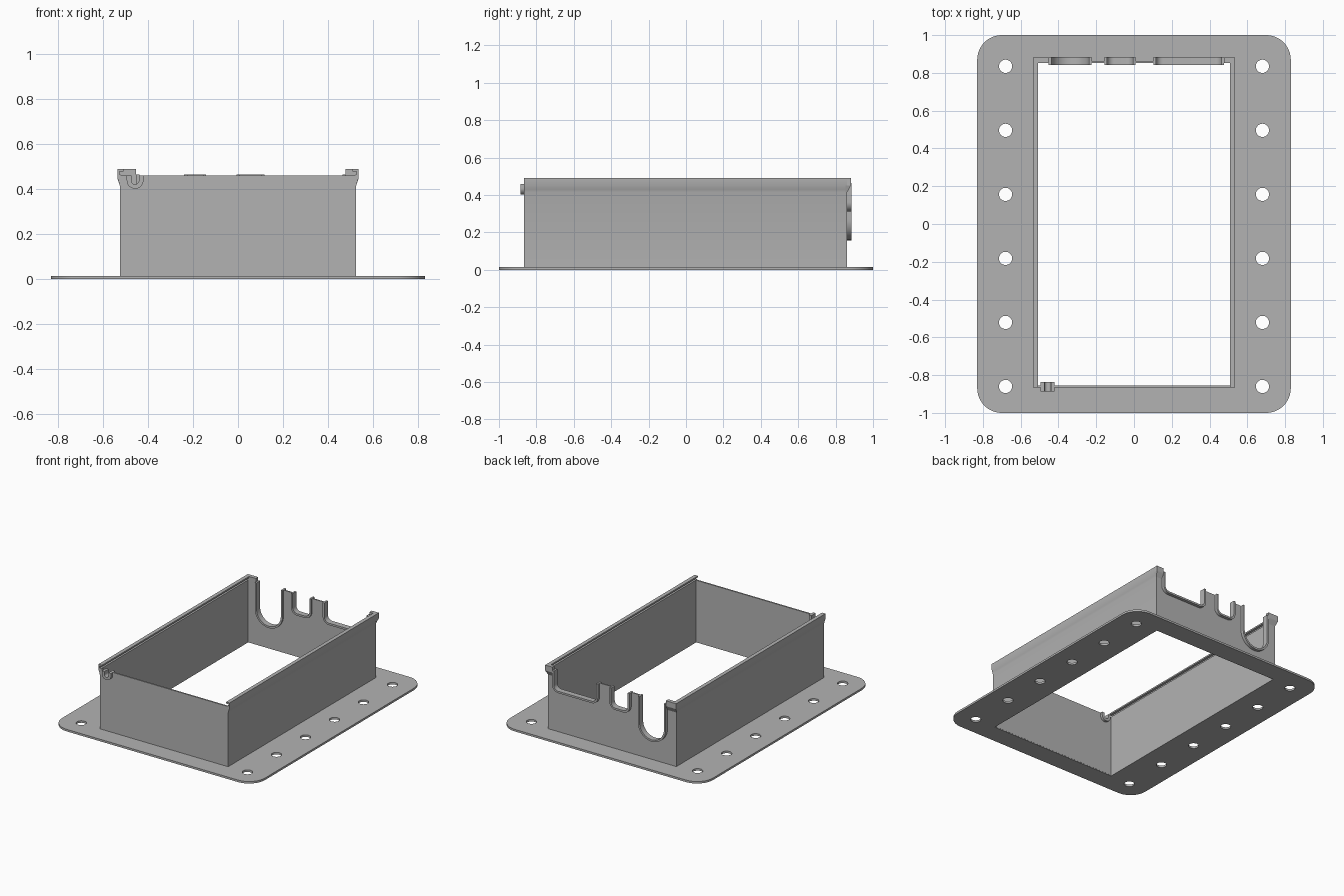
import bpy, bmesh, math
from mathutils import Matrix

if "Cube" in bpy.data.objects:
    bpy.data.objects.remove(bpy.data.objects["Cube"])

grey = bpy.data.materials.new("grey plastic")
grey.diffuse_color = (0.45, 0.45, 0.45, 1)
grey.use_nodes = True
grey.node_tree.nodes["Principled BSDF"].inputs["Base Color"].default_value = grey.diffuse_color


def extrude(name, loops, start, end, axis="z", smooth=True):
    """Fill 2D outlines (inner loops become holes) and extrude along an axis."""
    cu = bpy.data.curves.new(name, "CURVE")
    cu.dimensions, cu.fill_mode = "2D", "BOTH"
    cu.extrude = (end - start) / 2
    for pts in loops:
        sp = cu.splines.new("POLY")
        sp.points.add(len(pts) - 1)
        for p, (a, b) in zip(sp.points, pts):
            p.co = (a, b, 0, 1)
        sp.use_cyclic_u = True
    ob = bpy.data.objects.new(name, cu)
    bpy.context.collection.objects.link(ob)
    bpy.ops.object.select_all(action="DESELECT")
    ob.select_set(True)
    bpy.context.view_layer.objects.active = ob
    bpy.ops.object.convert(target="MESH")
    ob = bpy.context.object
    ob.name = name
    me = ob.data
    mid = (start + end) / 2
    mat = Matrix.Translation((0, 0, mid))
    if axis == "y":   # outline is (x, z)
        mat = Matrix(((1, 0, 0, 0), (0, 0, 1, mid), (0, 1, 0, 0), (0, 0, 0, 1)))
    me.transform(mat)
    bm = bmesh.new()
    bm.from_mesh(me)
    bmesh.ops.remove_doubles(bm, verts=bm.verts, dist=1e-5)
    bmesh.ops.recalc_face_normals(bm, faces=bm.faces)
    bm.to_mesh(me)
    bm.free()
    me.materials.clear()
    me.materials.append(grey)
    if smooth:
        bpy.ops.object.shade_smooth_by_angle(angle=math.radians(30))
    return ob


def arc(cx, cy, r, a0, a1, n):
    return [(cx + r * math.cos(math.radians(a0 + (a1 - a0) * i / n)),
             cy + r * math.sin(math.radians(a0 + (a1 - a0) * i / n))) for i in range(n + 1)]


def u_path(x0, x1, bottom, top, r, inset=0.0):
    """Open U outline from top left, round the bottom, to top right."""
    x0, x1, bottom, r = x0 + inset, x1 - inset, bottom + inset, r - inset
    return ([(x0, top)] + arc(x0 + r, bottom + r, r, 180, 270, 10)
            + arc(x1 - r, bottom + r, r, 270, 360, 10) + [(x1, top)])


# Flange with rounded corners, window and two rows of screw holes
W, H, R = 0.83, 1.0, 0.13
outline = []
for sx, sy, a in ((1, 1, 0), (-1, 1, 90), (-1, -1, 180), (1, -1, 270)):
    outline += arc(sx * (W - R), sy * (H - R), R, a, a + 90, 12)
loops = [outline, [(-0.515, -0.855), (0.515, -0.855), (0.515, 0.855), (-0.515, 0.855)]]
for sx in (-1, 1):
    for i in range(6):
        loops.append(arc(sx * 0.68, 0.835 - 0.339 * i, 0.035, 0, 360, 32)[:-1])
extrude("flange", loops, 0, 0.015)

# Side walls with flared rail and lid groove
profile = [(0.515, 0.005), (0.525, 0.005), (0.525, 0.415), (0.529, 0.43), (0.536, 0.45), (0.536, 0.49),
           (0.508, 0.49), (0.508, 0.479), (0.526, 0.479), (0.526, 0.465), (0.515, 0.462)]
for sx, side in ((-1, "left"), (1, "right")):
    extrude(side + "_wall", [[(sx * x, z) for x, z in profile]], -0.865, 0.862, "y")

# Back wall with three cable notches, each lined by a collar
TOP = 0.465
slots = [(-0.452, -0.225, 0.158, 0.113), (-0.156, 0.008, 0.312, 0.05), (0.103, 0.477, 0.312, 0.05)]
wall = [(-0.52, 0.005), (-0.52, TOP)]
for x0, x1, b, r in slots:
    wall += u_path(x0, x1, b, TOP, r)
wall += [(0.52, TOP), (0.52, 0.005)]
extrude("back_wall", [wall], 0.853, 0.862, "y")


def collar(name, slot, top, thick, y0, y1):
    x0, x1, b, r = slot
    extrude(name, [u_path(x0, x1, b, top, r) + u_path(x0, x1, b, top, r, thick)[::-1]], y0, y1, "y")


for slot, nm in zip(slots, ("deep", "small", "wide")):
    collar(nm + "_notch_collar", slot, TOP, 0.014, 0.842, 0.884)

# Front wall with one small notch and collar
front_slot = (-0.494, -0.42, 0.402, 0.036)
extrude("front_wall", [[(-0.52, 0.005), (-0.52, 0.46)] + u_path(*front_slot[:3], 0.46, front_slot[3])
                       + [(0.52, 0.46), (0.52, 0.005)]], -0.865, -0.854, "y")
collar("front_notch_collar", front_slot, 0.46, 0.02, -0.886, -0.836)

# Flared blocks closing the rails at the back corners
for sx, inner, side in ((-1, 0.452, "left"), (1, 0.477, "right")):
    bm = bmesh.new()
    rings = []
    for z, xo, yo in ((0.415, 0.525, 0.862), (0.45, 0.536, 0.881), (0.49, 0.536, 0.881)):
        rings.append([bm.verts.new((sx * x, y, z)) for x, y in
                      ((inner, 0.853), (xo, 0.853), (xo, yo), (inner, yo))])
    for lo, hi in zip(rings, rings[1:]):
        for i in range(4):
            j = (i + 1) % 4
            bm.faces.new((lo[i], lo[j], hi[j], hi[i]))
    bm.faces.new(rings[0])
    bm.faces.new(rings[-1])
    bmesh.ops.recalc_face_normals(bm, faces=bm.faces)
    me = bpy.data.meshes.new(side + "_rail_end")
    bm.to_mesh(me)
    bm.free()
    me.materials.append(grey)
    bpy.context.collection.objects.link(bpy.data.objects.new(side + "_rail_end", me))
